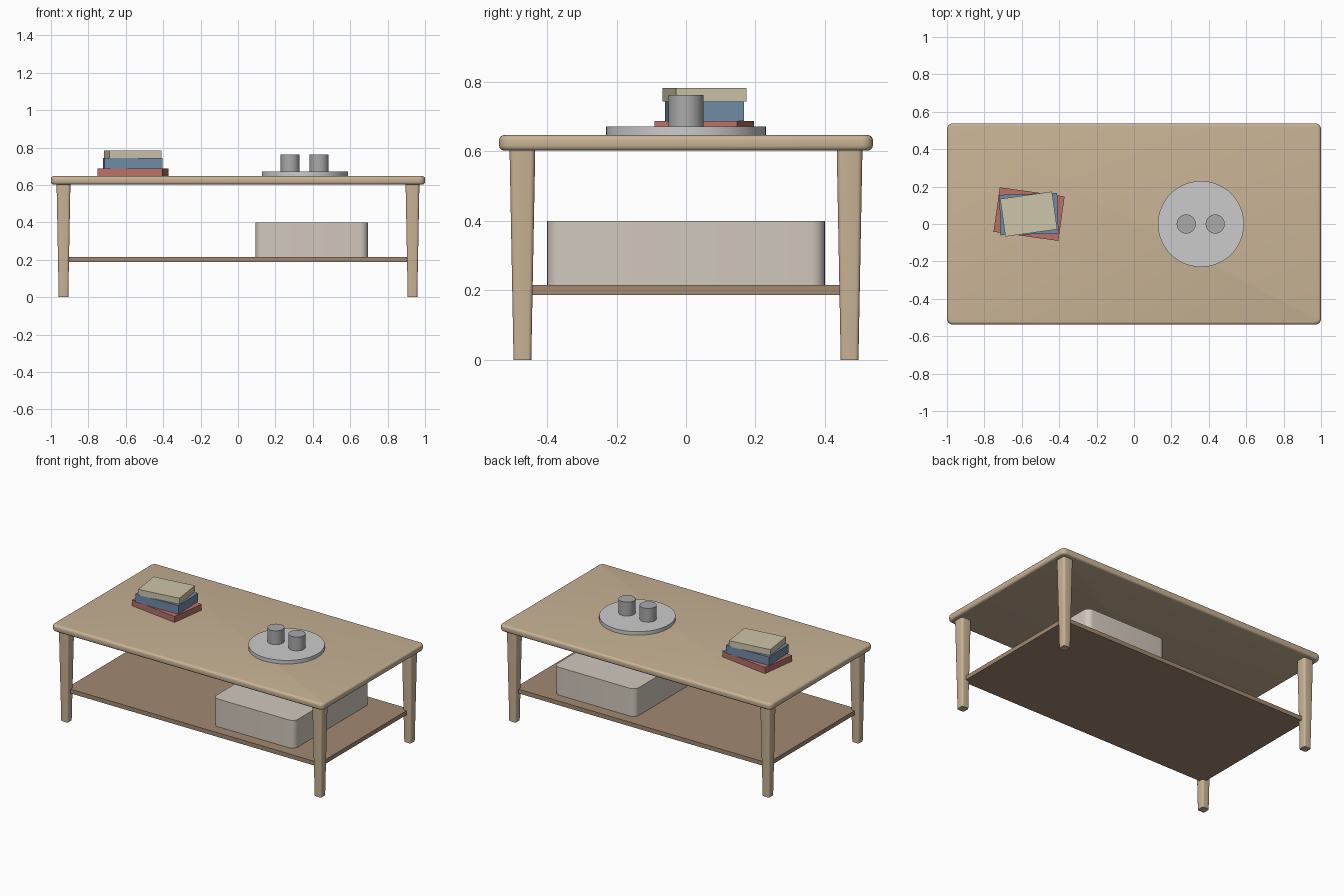
import bpy, bmesh
from math import radians, sin, cos, pi

if "Cube" in bpy.data.objects:
    bpy.data.objects.remove(bpy.data.objects["Cube"])


def material(name, rgb):
    m = bpy.data.materials.new(name)
    m.diffuse_color = (*rgb, 1)
    m.use_nodes = True
    m.node_tree.nodes["Principled BSDF"].inputs["Base Color"].default_value = m.diffuse_color
    return m


oak = material("oak", (0.58, 0.45, 0.30))
dark_oak = material("dark_oak", (0.36, 0.25, 0.165))
linen = material("linen", (0.64, 0.58, 0.51))
red = material("red", (0.48, 0.17, 0.14))
blue = material("blue", (0.16, 0.26, 0.38))
cream = material("cream", (0.61, 0.56, 0.40))
pale_grey = material("pale_grey", (0.64, 0.64, 0.64))
mid_grey = material("mid_grey", (0.40, 0.40, 0.40))


def rounded_rect(hx, hy, r, seg):
    """Outline of a rectangle with rounded corners, counter-clockwise."""
    if r == 0:
        return [(hx, hy), (-hx, hy), (-hx, -hy), (hx, -hy)]
    pts = []
    for k, (sx, sy) in enumerate([(1, 1), (-1, 1), (-1, -1), (1, -1)]):
        for i in range(seg + 1):
            a = (k + i / seg) * pi / 2
            pts.append((sx * (hx - r) + r * cos(a), sy * (hy - r) + r * sin(a)))
    return pts


def loft(name, rings, loc, mat, rot=0, smooth=True):
    """Skin a stack of (z, outline) rings and cap both ends."""
    bm = bmesh.new()
    loops = [[bm.verts.new((x, y, z)) for x, y in pts] for z, pts in rings]
    n = len(loops[0])
    for lo, hi in zip(loops, loops[1:]):
        for i in range(n):
            j = (i + 1) % n
            bm.faces.new((lo[i], lo[j], hi[j], hi[i]))
    bm.faces.new(loops[0][::-1])
    bm.faces.new(loops[-1])
    me = bpy.data.meshes.new(name)
    bm.to_mesh(me)
    bm.free()
    me.materials.append(mat)
    ob = bpy.data.objects.new(name, me)
    bpy.context.collection.objects.link(ob)
    ob.location = loc
    ob.rotation_euler.z = radians(rot)
    if smooth:
        bpy.ops.object.select_all(action='DESELECT')
        ob.select_set(True)
        bpy.context.view_layer.objects.active = ob
        bpy.ops.object.shade_smooth_by_angle(angle=radians(35))
    return ob


def slab(name, hx, hy, z0, z1, r, loc, mat, rot=0):
    pts = rounded_rect(hx, hy, r, 6)
    return loft(name, [(z0, pts), (z1, pts)], (*loc, 0), mat, rot, r > 0)


def disc(name, radius, z0, z1, loc, mat, sides):
    pts = [(radius * cos(2 * pi * i / sides), radius * sin(2 * pi * i / sides))
           for i in range(sides)]
    return loft(name, [(z0, pts), (z1, pts)], (*loc, 0), mat)


# Table top with softly rounded rim
Z0, Z1, E = 0.602, 0.647, 0.015
rings = []
for i in range(5):
    a = i / 4 * pi / 2
    rings.append((Z0 + E - E * cos(a), E - E * sin(a)))
rings += [(Z0 + Z1 - z, inset) for z, inset in reversed(rings)]
loft("table_top", [(z, rounded_rect(1 - d, 0.538 - d, 0.032 - d, 6)) for z, d in rings],
     (0, 0, 0), oak)

# Four tapered legs
for sx, xname in ((-1, "left"), (1, "right")):
    for sy, yname in ((-1, "front"), (1, "back")):
        loft(f"{yname}_{xname}_leg",
             [(0, rounded_rect(0.0255, 0.0255, 0.010, 4)),
              (0.605, rounded_rect(0.037, 0.037, 0.0145, 4))],
             (sx * 0.933, sy * 0.471, 0), oak)

# Lower shelf and storage box
slab("shelf", 0.933, 0.471, 0.187, 0.215, 0, (0, 0), dark_oak)
slab("storage_box", 0.30, 0.40, 0.215, 0.40, 0.04, (0.394, 0), linen)

# Stack of books
slab("bottom_book", 0.175, 0.12, 0.647, 0.687, 0, (-0.561, 0.053), red, -8)
slab("middle_book", 0.155, 0.108, 0.687, 0.743, 0, (-0.562, 0.053), blue, 2)
slab("top_book", 0.14, 0.102, 0.743, 0.783, 0, (-0.563, 0.053), cream, 8)

# Round tray with two cups
disc("tray", 0.23, 0.647, 0.671, (0.358, 0), pale_grey, 64)
for name, x in (("left_cup", 0.279), ("right_cup", 0.434)):
    disc(name, 0.051, 0.671, 0.763, (x, 0), mid_grey, 32)
